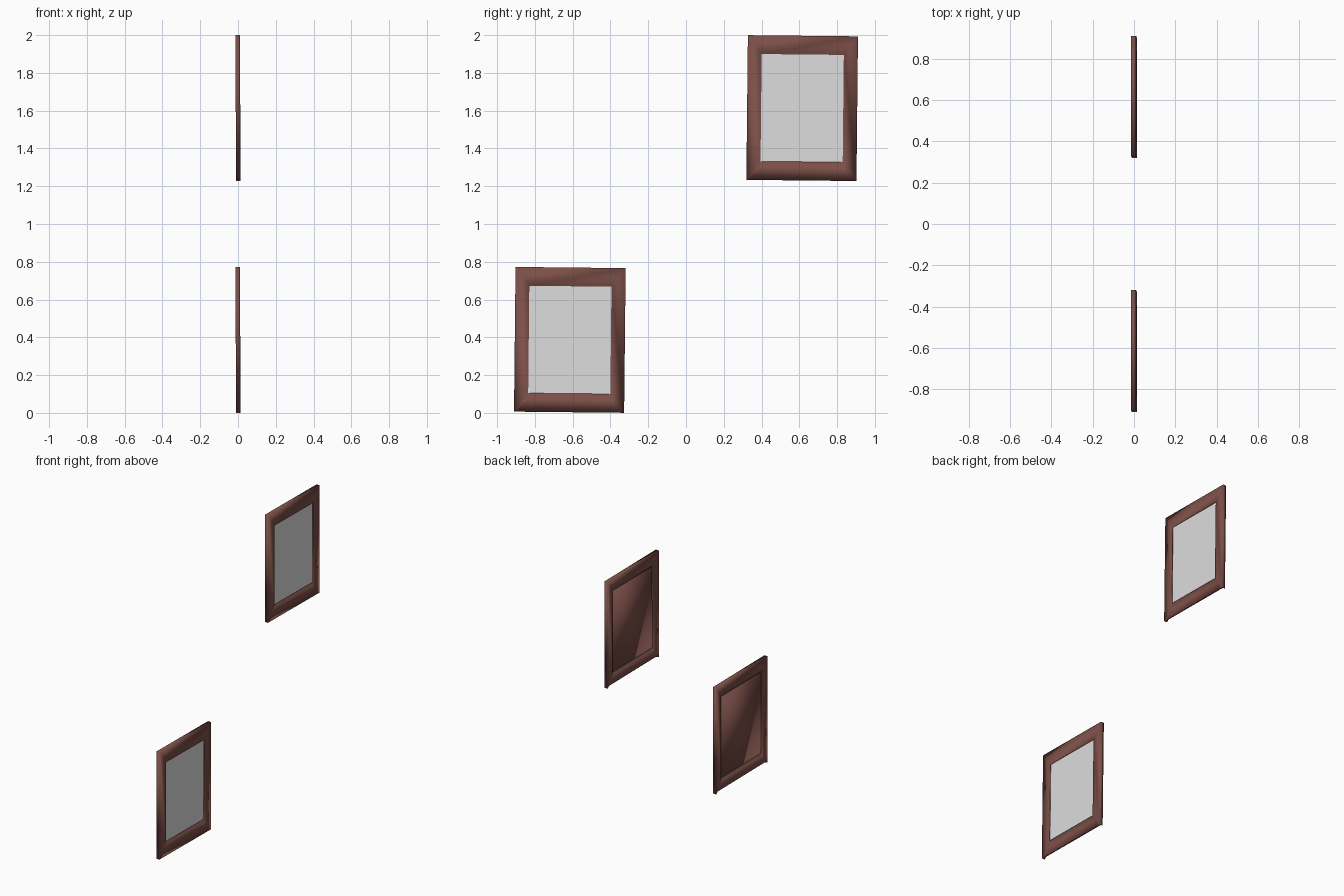
import bpy, bmesh, math

if "Cube" in bpy.data.objects:
    bpy.data.objects.remove(bpy.data.objects["Cube"])

W, H = 0.583, 0.766          # outer frame size
OPEN_Y, OPEN_Z = 0.074, 0.099  # front rail widths
REB_Y, REB_Z = 0.057, 0.082    # rail widths behind the rebate
FRONT, STEP, BACK = 0.012, 0.006, -0.012


def material(name, col):
    m = bpy.data.materials.new(name)
    m.diffuse_color = (*col, 1)
    m.use_nodes = True
    m.node_tree.nodes["Principled BSDF"].inputs["Base Color"].default_value = m.diffuse_color
    return m


WOOD = material("dark red brown wood", (0.200, 0.078, 0.064))
GREY = material("pale grey picture", (0.72, 0.72, 0.72))


def finish(bm, name, mat, loc, smooth):
    bmesh.ops.recalc_face_normals(bm, faces=bm.faces[:])
    me = bpy.data.meshes.new(name)
    bm.to_mesh(me)
    bm.free()
    me.materials.append(mat)
    for p in me.polygons:
        p.use_smooth = smooth
    ob = bpy.data.objects.new(name, me)
    bpy.context.collection.objects.link(ob)
    ob.location = loc
    # each picture hangs very slightly crooked
    ob.rotation_euler = (math.radians(-0.6), math.radians(-0.25), 0)


def frame(name, loc):
    # cross-section as (inset in y, inset in z, x), swept round the rectangle
    section = [(0, 0, FRONT), (OPEN_Y, OPEN_Z, FRONT), (OPEN_Y, OPEN_Z, STEP),
               (REB_Y, REB_Z, STEP), (REB_Y, REB_Z, BACK), (0, 0, BACK)]
    # stations: y side, z side, shift along the bottom rail, lift of its back edge
    stations = [(-1, 1, 0, 0), (-1, -1, 0, 0), (-1, -1, 0.015, 0.014),
                (1, -1, 0.015, 0.014), (1, -1, 0, 0), (1, 1, 0, 0)]
    bm = bmesh.new()
    rings = []
    for sy, sz, shift, lift in stations:
        ring = []
        for i, (iy, iz, x) in enumerate(section):
            if i == 5:
                iz += lift
            ring.append(bm.verts.new((x, sy * (W / 2 - iy - shift), sz * (H / 2 - iz))))
        rings.append(ring)
    n = len(section)
    for k, a in enumerate(rings):
        b = rings[(k + 1) % len(rings)]
        for i in range(n):
            j = (i + 1) % n
            bm.faces.new((a[i], a[j], b[j], b[i]))
    finish(bm, name, WOOD, loc, True)


def plate(name, mat, loc, w, h, x0, x1, smooth):
    bm = bmesh.new()
    bmesh.ops.create_cube(bm, size=1)
    for v in bm.verts:
        v.co = (x1 if v.co.x > 0 else x0, v.co.y * w, v.co.z * h)
    finish(bm, name, mat, loc, smooth)


# two identical framed pictures, one high and one low
for tag, loc in (("upper", (0, 0.615, 1.6135)), ("lower", (0, -0.615, 0.3865))):
    frame(tag + "_frame", loc)
    plate(tag + "_picture", GREY, loc, W - 2 * REB_Y, H - 2 * REB_Z, 0.0, STEP - 0.0005, False)
    plate(tag + "_back_panel", WOOD, loc, W - 2 * REB_Y - 0.02, H - 2 * REB_Z - 0.02,
          -0.006, 0.0, True)
